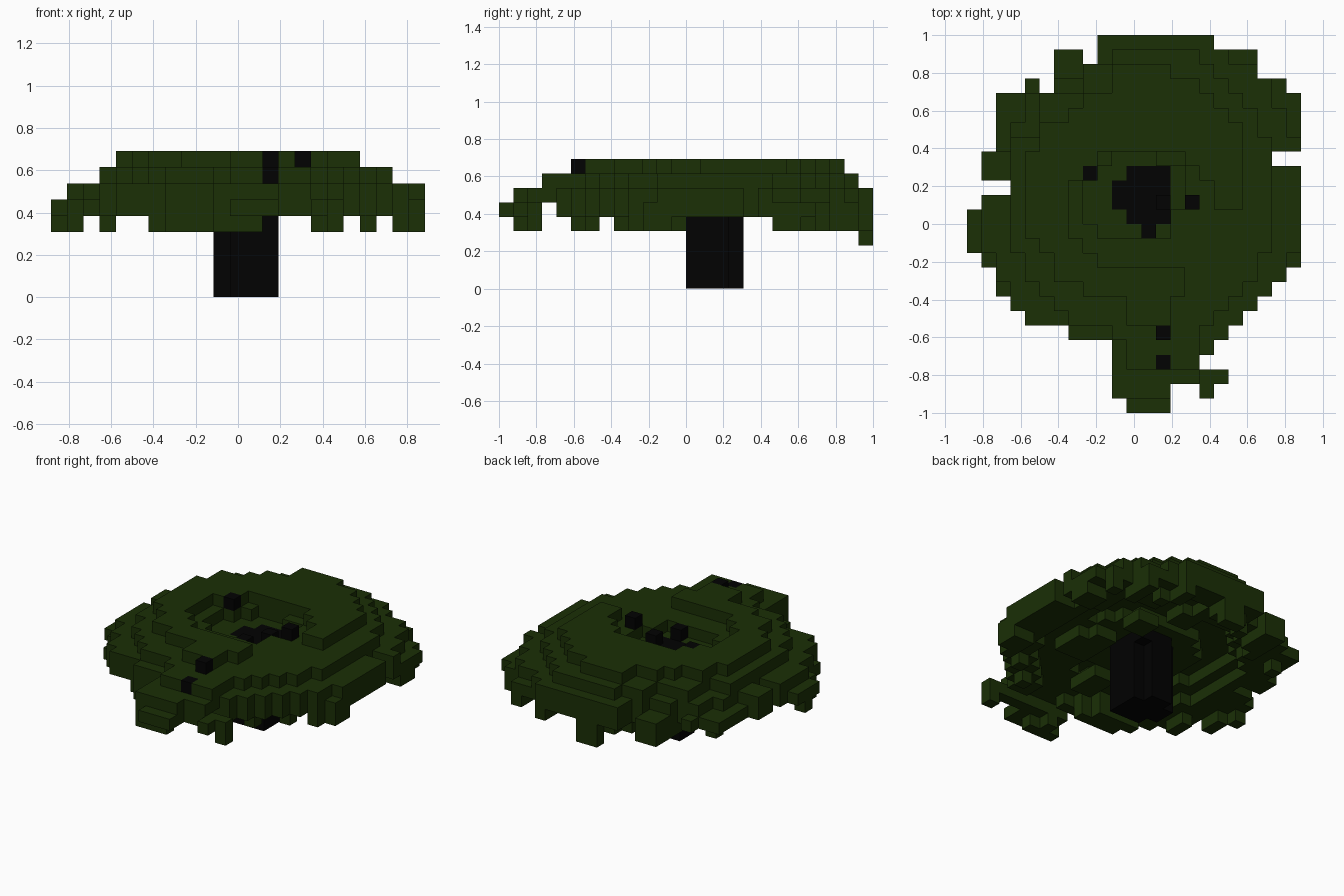
import bpy, bmesh, random

if "Cube" in bpy.data.objects:
    bpy.data.objects.remove(bpy.data.objects["Cube"])

random.seed(4)
V = 1 / 13                      # edge of one cube
NX, NY = 23, 26                 # cubes across x and y


def material(name, rgb):
    m = bpy.data.materials.new(name)
    m.diffuse_color = (*rgb, 1)
    m.use_nodes = True
    m.node_tree.nodes["Principled BSDF"].inputs["Base Color"].default_value = m.diffuse_color
    return m


def build(name, cells, solid, mat):
    """Blocky mesh with only the faces that touch open air."""
    bm = bmesh.new()
    verts = {}

    def vert(p):
        if p not in verts:
            verts[p] = bm.verts.new(((p[0] - NX / 2) * V, (p[1] - NY / 2) * V, p[2] * V))
        return verts[p]

    for c in sorted(cells):
        for axis in range(3):
            for side in (0, 1):
                n = list(c)
                n[axis] += 1 if side else -1
                if tuple(n) in solid:
                    continue
                u, w = (axis + 1) % 3, (axis + 2) % 3
                ring = []
                for du, dw in ((0, 0), (1, 0), (1, 1), (0, 1)):
                    p = list(c)
                    p[axis] += side
                    p[u] += du
                    p[w] += dw
                    ring.append(vert(tuple(p)))
                if not side:
                    ring.reverse()
                if bm.faces.get(ring) is None:
                    bm.faces.new(ring)
    me = bpy.data.meshes.new(name)
    bm.to_mesh(me)
    bm.free()
    me.materials.append(mat)
    ob = bpy.data.objects.new(name, me)
    bpy.context.collection.objects.link(ob)


def ellipse(cx, cy, rx, ry):
    return {(i, j) for i in range(NX) for j in range(NY)
            if ((i + .5 - cx) / rx) ** 2 + ((j + .5 - cy) / ry) ** 2 <= 1}


def box(i0, i1, j0, j1):
    return {(i, j) for i in range(i0, i1) for j in range(j0, j1)}


def from_rows(rows, first):
    """Cells from (first, last) column edges of each row."""
    return {(i, j) for j, (a, b) in enumerate(rows, first) for i in range(a, b)}


def erode(s):
    return {(i, j) for i, j in s
            if {(i + 1, j), (i - 1, j), (i, j + 1), (i, j - 1)} <= s}


# Canopy outline, from front to back
foot = from_rows([(11, 14), (10, 14), (10, 18), (10, 17), (10, 17), (7, 18), (4, 19),
                  (3, 20), (2, 21), (2, 22), (1, 23), (0, 23), (0, 23), (0, 23), (1, 23),
                  (3, 23), (1, 23), (1, 21), (2, 23), (2, 23), (2, 23), (2, 23), (6, 22),
                  (6, 20), (9, 20), (9, 17)], 0)
foot |= {(4, 22), (6, 24), (7, 24), (16, 1)}

# Stepped dome layers, with a spur towards the front
top = from_rows([(11, 14), (11, 14), (8, 15), (6, 15), (6, 15), (5, 15), (4, 15), (4, 15)]
                + [(4, 19)] * 4 + [(5, 19), (5, 19), (7, 18), (8, 17), (10, 16), (10, 14)], 6)
L = {5: foot,
     6: foot & (ellipse(12, 15, 11.3, 11.6) | box(10, 16, 1, 6)),
     7: foot & (ellipse(12, 15, 9.2, 9.8) | box(11, 16, 3, 7) | box(10, 16, 24, 25)),
     8: top}
L[6] -= box(0, 4, 20, 26) | box(0, 3, 18, 26) | box(0, 6, 22, 26) | box(0, 8, 23, 26)
L[7] -= box(0, 5, 19, 26) | box(0, 8, 22, 26)

# Crater around the trunk, open to the front right
crater = ellipse(12, 14, 5, 4.4)
inner = ellipse(11.6, 14.8, 3.6, 3.0) - box(14, NX, 0, 14)
layers = {8: L[8] - crater,
          7: L[7] - inner,
          6: (L[6] - erode(L[8])) | crater,
          5: L[5] - erode(L[7]) - box(0, NX, 3, 4)}
# Small clumps of leaves hanging on the underside
for i, j in sorted(erode(L[7])):
    if random.random() < .05:
        layers[5] |= box(i, i + 2, j, j + 2) & L[7]
fringe = foot - erode(erode(foot))
layers[4] = {(i, j) for i, j in fringe
             if i not in (2, 4, 5, 14, 15, 20) and j not in (3, 4, 7, *range(13, 19))
             and not (i == 13 and j < 13) and random.random() < .7}
layers[3] = {(11, 25), (12, 25)}
layers[4] |= layers[3]
leaves = {(i, j, k) for k, s in layers.items() for i, j in s}

# Trunk: rounded square below, shifted section inside the crown
low = box(10, 14, 13, 17) - {(10, 13), (10, 16), (13, 16)}
high = box(11, 14, 13, 17) | {(10, 14), (10, 15), (12, 12)}
trunk = {(i, j, k) for i, j in low for k in range(5)}
trunk |= {(i, j, k) for i, j in high for k in (5, 6)}
trunk |= {(13, 14, 7), (12, 12, 7)}

# Branch tips poking through the leaves
tips = {(8, 16, 8), (15, 14, 8), (13, 5, 8), (13, 3, 7)}
leaves |= {(8, 16, 7), (15, 14, 7), (13, 5, 7)}
leaves -= trunk | tips
leaves -= {(i, j, k) for i, j in high for k in (7, 8)}

solid = leaves | trunk | tips
build("canopy", leaves, solid, material("dark green", (.0105, .0290, .0018)))
bark = material("black bark", (.0005, .0005, .0005))
build("trunk", trunk, solid, bark)
build("branch_tips", tips, solid, bark)
